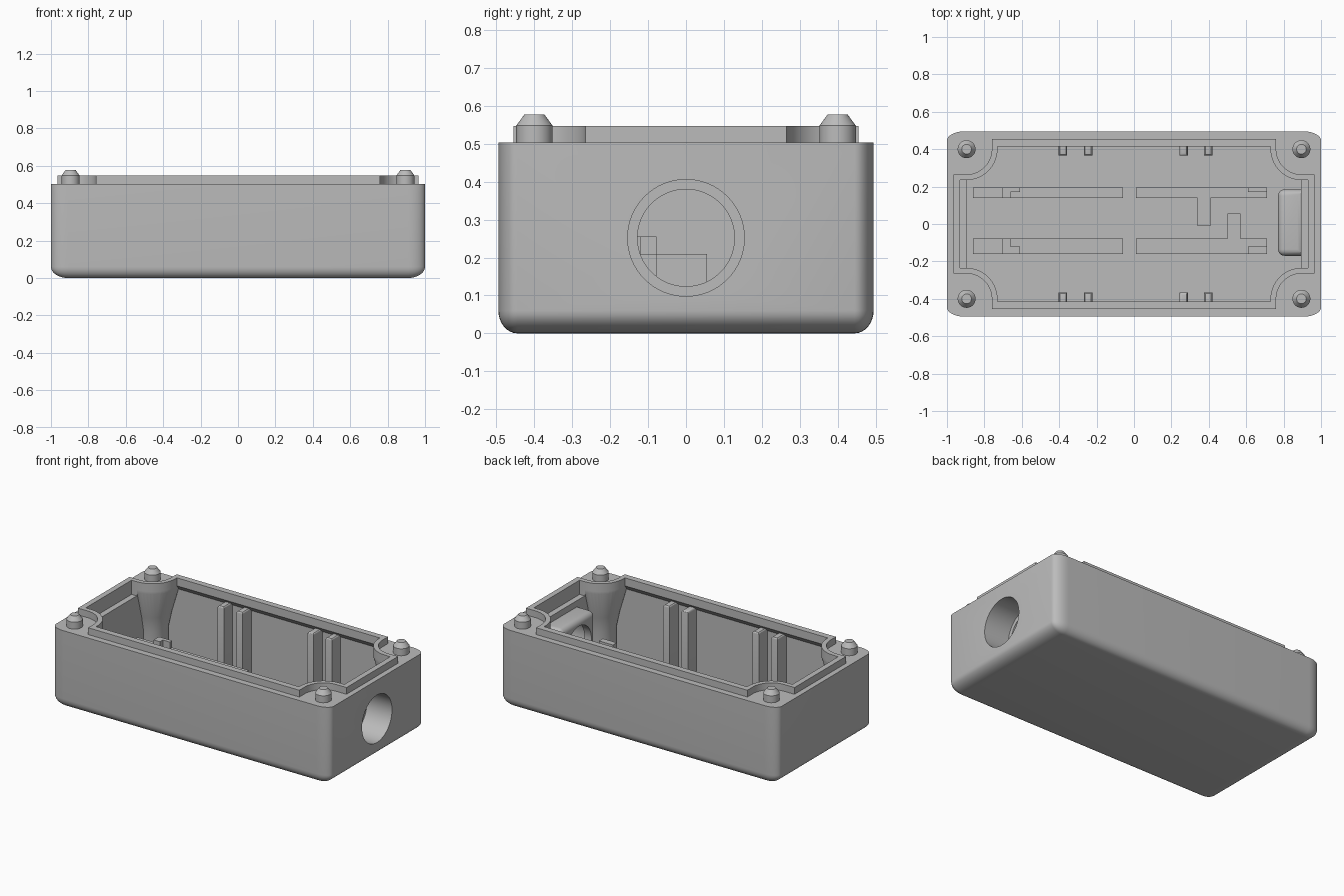
import bpy, bmesh, math
from mathutils import Matrix, Vector

cube = bpy.data.objects.get("Cube")
if cube:
    bpy.data.objects.remove(cube, do_unlink=True)

grey = bpy.data.materials.new("mid grey plastic")
grey.use_nodes = True
GREY = (0.5, 0.5, 0.5, 1)
grey.diffuse_color = GREY
grey.node_tree.nodes["Principled BSDF"].inputs["Base Color"].default_value = GREY

RIM, LIP_TOP, FLOOR, LEDGE = 0.503, 0.547, 0.05, 0.455
PX, PY = 0.895, 0.4          # corner post centre
CORNERS = [(sx, sy) for sx in (-1, 1) for sy in (-1, 1)]


def finish(name, bm):
    bmesh.ops.recalc_face_normals(bm, faces=bm.faces)
    mesh = bpy.data.meshes.new(name)
    bm.to_mesh(mesh)
    bm.free()
    mesh.materials.append(grey)
    ob = bpy.data.objects.new(name, mesh)
    bpy.context.collection.objects.link(ob)
    return ob


def box(name, x, y, z, bevel=0, edge_rule=None, segments=3):
    """Box from (min, max) ranges, with the chosen edges rounded."""
    bm = bmesh.new()
    bmesh.ops.create_cube(bm, size=1)
    for v in bm.verts:
        v.co = Vector([r[0] if c < 0 else r[1] for r, c in zip((x, y, z), v.co)])
    if bevel:
        edges = [e for e in bm.edges if edge_rule(e)]
        bmesh.ops.bevel(bm, geom=edges, offset=bevel, segments=segments,
                        profile=0.5, affect='EDGES')
    return finish(name, bm)


def loft(name, rings):
    """Closed solid through a stack of equal-sized point rings."""
    bm = bmesh.new()
    rings = [[bm.verts.new(p) for p in ring] for ring in rings]
    n = len(rings[0])
    for low, high in zip(rings, rings[1:]):
        for i in range(n):
            j = (i + 1) % n
            bm.faces.new((low[i], low[j], high[j], high[i]))
    bm.faces.new(rings[0])
    bm.faces.new(rings[-1])
    return finish(name, bm)


def lathe(name, profile, x, y, steps=48):
    """Solid turned around a vertical axis; profile is (radius, z)."""
    turn = [2 * math.pi * i / steps for i in range(steps)]
    return loft(name, [[(x + r * math.cos(a), y + r * math.sin(a), z) for a in turn]
                       for r, z in profile])


def notched_prism(name, hx, hy, r, z0, z1, steps=14):
    """Extruded rectangle whose corners are scooped out around the posts."""
    turn = [math.pi * (1.5 - 0.5 * i / steps) for i in range(steps + 1)]
    corner = ([(hx, PY - r)]
              + [(PX + r * math.cos(a), PY + r * math.sin(a)) for a in turn]
              + [(PX - r, hy)])
    pts = []
    for sx, sy in ((1, 1), (-1, 1), (-1, -1), (1, -1)):
        part = [(sx * px, sy * py) for px, py in corner]
        pts += part if sx * sy > 0 else part[::-1]
    return loft(name, [[(px, py, z) for px, py in pts] for z in (z0, z1)])


def cut(target, cutter):
    mod = target.modifiers.new("cut", 'BOOLEAN')
    mod.operation, mod.solver, mod.object = 'DIFFERENCE', 'EXACT', cutter
    bpy.context.view_layer.objects.active = target
    bpy.ops.object.modifier_apply(modifier=mod.name)
    bpy.data.objects.remove(cutter, do_unlink=True)


def hole_cutter(radius, x0, x1):
    bm = bmesh.new()
    bmesh.ops.create_cone(bm, cap_ends=True, segments=64, radius1=radius, radius2=radius,
                          depth=x1 - x0, matrix=Matrix.Translation(((x0 + x1) / 2, 0, 0.252))
                          @ Matrix.Rotation(math.pi / 2, 4, 'Y'))
    return finish("hole_cutter", bm)


# Outer shell: rounded sides and bottom, flat rim, stretched after rounding
SX, SZ, R = 1.8, 1.2, 0.05
body = box("case_body", (-1 / SX, 1 / SX), (-0.495, 0.495), (0, RIM / SZ), R,
           lambda e: min(v.co.z for v in e.verts) < 0.01, 8)
body.data.transform(Matrix.Diagonal((SX, 1, SZ, 1)))

# Cavity: thin long walls that slope inwards under the lip, a flared boss in each corner
cavity = loft("cavity_cutter", [
    [(sx * 0.893, sy * hy, z) for sx, sy in ((1, 1), (-1, 1), (-1, -1), (1, -1))]
    for hy, z in ((0.455, FLOOR), (0.455, 0.455), (0.415, 0.495))])
boss = [(0.095, 0), (0.095, 0.2), (0.115, 0.3), (0.165, 0.48), (0.165, 0.6)]
for sx, sy in CORNERS:
    cut(cavity, lathe("boss_cutter", boss, sx * PX, sy * PY))
cut(body, cavity)

# Mouth above the end ledges, and the raised sealing lip around it
INSIDE = (0.93, 0.415, 0.165)
cut(body, notched_prism("mouth_cutter", *INSIDE, LEDGE, 0.7))
lip = notched_prism("sealing_lip", 0.966, 0.455, 0.135, RIM - 0.002, LIP_TOP)
cut(lip, notched_prism("mouth_cutter", *INSIDE, LEDGE, 0.7))

# Cable entry block with a stepped hole through it and the wall
block = box("cable_block", (0.77, 0.91), (-0.17, 0.185), (FLOOR - 0.01, 0.42), 0.035,
            lambda e: max(v.co.x for v in e.verts) < 0.8
            or min(v.co.z for v in e.verts) > 0.4, 5)
for part in (body, block):
    cut(part, hole_cutter(0.154, 0.82, 1.1))
cut(block, hole_cutter(0.128, 0.7, 0.9))
parts = [body, lip, block]

# Locating pins
for sx, sy in CORNERS:
    parts.append(lathe("locating_pin", [(0.048, RIM - 0.01), (0.048, 0.548), (0.026, 0.578)],
                       sx * PX, sy * PY))

# Wall ribs in pairs on both long sides
for cx in (-0.38, -0.245, 0.265, 0.397):
    for sy in (-1, 1):
        y = sorted((sy * 0.365, sy * 0.46))
        parts.append(box("wall_rib", (cx - 0.023, cx + 0.023), y, (FLOOR - 0.01, 0.475), 0.014,
                         lambda e: min(v.co.z for v in e.verts) > 0.4))

# Floor rails with raised stops along their outer edges
BASE, RAIL, LOW_RAIL, STOP = FLOOR - 0.01, 0.21, 0.12, 0.255
for y0, y1, outer, right_top in ((0.14, 0.195, (0.17, 0.195), LOW_RAIL),
                                 (-0.16, -0.078, (-0.16, -0.12), RAIL)):
    parts.append(box("floor_rail_long", (-0.86, -0.06), (y0, y1), (BASE, RAIL)))
    parts.append(box("floor_rail_short", (0.01, 0.71), (y0, y1), (BASE, right_top)))
    parts.append(box("rail_stop", (-0.705, -0.66), (y0, y1), (RAIL - 0.01, STOP)))
    parts.append(box("rail_stop_arm", (-0.661, -0.61), outer, (RAIL - 0.01, STOP)))
    parts.append(box("rail_end_stop", (0.61, 0.71), outer, (right_top - 0.01, STOP)))

# Inward arms on the short rails
parts.append(box("rail_arm_back", (0.34, 0.41), (-0.01, 0.14), (BASE, LOW_RAIL)))
parts.append(box("rail_arm_front", (0.5, 0.57), (-0.078, 0.055), (BASE, RAIL)))

bpy.ops.object.select_all(action='DESELECT')
for ob in parts:
    ob.select_set(True)
bpy.context.view_layer.objects.active = body
bpy.ops.object.shade_smooth_by_angle(angle=math.radians(30))
